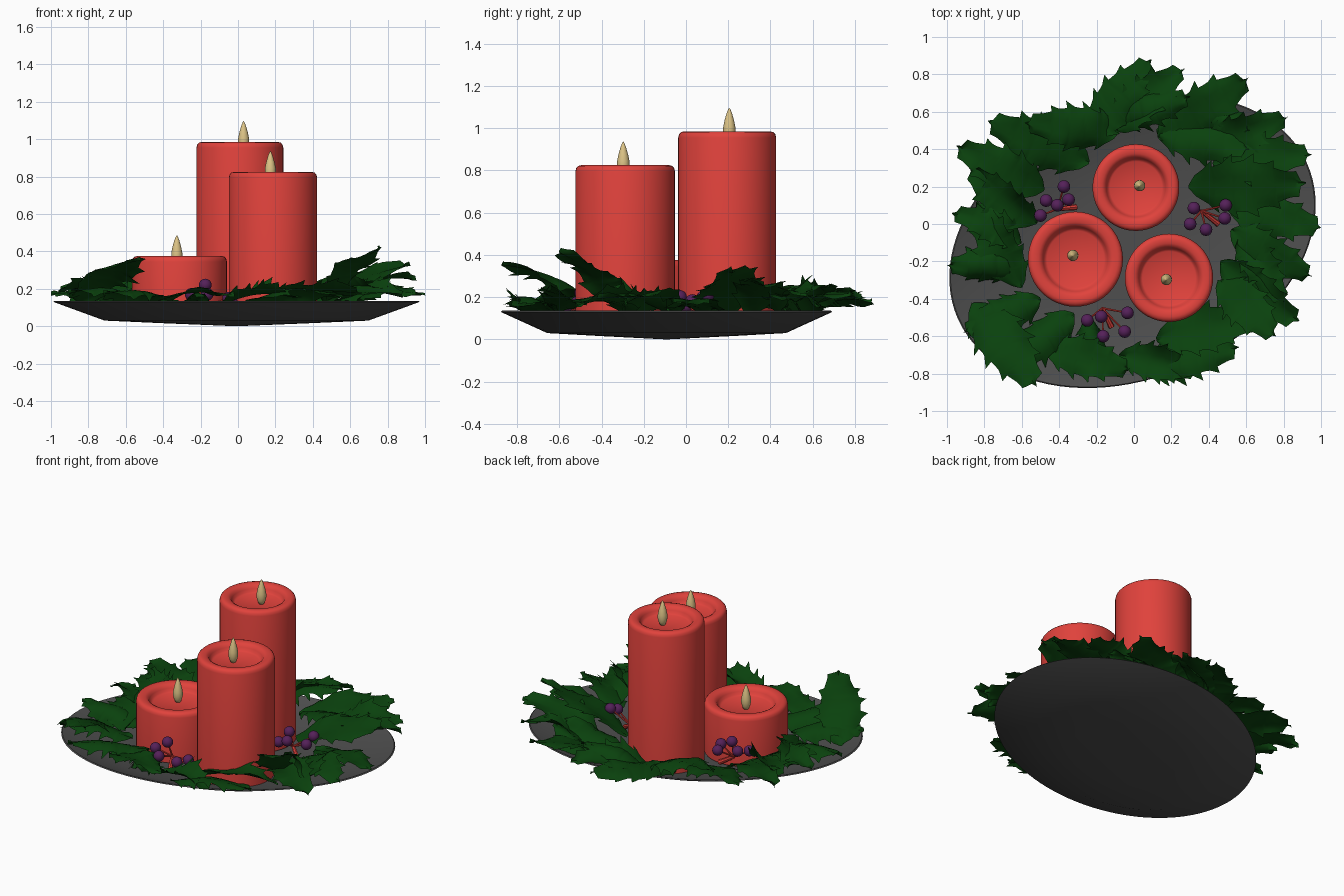
import bpy, bmesh, math, random
from mathutils import Vector, Matrix

if "Cube" in bpy.data.objects:
    bpy.data.objects.remove(bpy.data.objects["Cube"])

random.seed(4)


def material(name, rgb):
    m = bpy.data.materials.new(name)
    m.diffuse_color = (*rgb, 1)
    m.use_nodes = True
    m.node_tree.nodes["Principled BSDF"].inputs["Base Color"].default_value = m.diffuse_color
    return m


WAX = material("red_wax", (0.75, 0.055, 0.045))
LEAF = material("dark_green", (0.003, 0.053, 0.004))
BERRY = material("purple", (0.09, 0.015, 0.10))
FLAME = material("pale_gold", (0.72, 0.55, 0.24))
PLATE = material("charcoal", (0.075, 0.075, 0.075))


def finish(name, bm, mat, angle=40):
    me = bpy.data.meshes.new(name)
    bm.to_mesh(me)
    bm.free()
    ob = bpy.data.objects.new(name, me)
    bpy.context.collection.objects.link(ob)
    me.materials.append(mat)
    bpy.ops.object.select_all(action='DESELECT')
    ob.select_set(True)
    bpy.context.view_layer.objects.active = ob
    bpy.ops.object.shade_smooth_by_angle(angle=math.radians(angle))
    return ob


def lathe(name, profile, mat, loc=(0, 0, 0), steps=48, angle=40):
    bm = bmesh.new()
    vs = [bm.verts.new((r, 0, z)) for r, z in profile]
    es = [bm.edges.new(p) for p in zip(vs, vs[1:])]
    bmesh.ops.spin(bm, geom=vs + es, cent=(0, 0, 0), axis=(0, 0, 1),
                   angle=math.tau, steps=steps)
    bmesh.ops.remove_doubles(bm, verts=bm.verts, dist=1e-5)
    bmesh.ops.recalc_face_normals(bm, faces=bm.faces)
    ob = finish(name, bm, mat, angle)
    ob.location = loc
    return ob


# Oval dished plate, long axis turned 24 degrees
TURN, CENTRE, AXES = math.radians(24), Vector((-.008, -.092, 0)), (1.022, .729)
plate = lathe("plate", [(0, 0), (.4, .016), (.72, .03), (1, .13), (.993, .136),
                        (.715, .046), (.4, .033), (0, .02)], PLATE, CENTRE, 96)
plate.scale = (*AXES, 1)
plate.rotation_euler.z = TURN


def above_plate(p):
    q = Matrix.Rotation(-TURN, 3, 'Z') @ (p - CENTRE)
    s = min(1, math.hypot(q.x / AXES[0], q.y / AXES[1]))
    p.z = max(p.z, .06 + .33 * max(0, s - .715))
    return p


# Candles with rounded rims and hollowed tops, each with a flame
candles = [("tall", .01, .195, .232, .985, .03, .205),
           ("middle", .187, -.288, .236, .825, .173, -.297),
           ("short", -.313, -.188, .254, .375, -.327, -.168)]
for label, x, y, r, h, fx, fy in candles:
    lathe(label + "_candle",
          [(0, .042), (r, .042), (r, h - .03), (r - .004, h - .014),
           (r - .013, h - .004), (r - .028, h), (r * .78, h - .002),
           (r * .72, h - .010), (r * .68, h - .025), (r * .65, h - .042),
           (r * .6, h - .05), (0, h - .052)], WAX, (x, y, 0))
    lathe(label + "_flame",
          [(0, -.055), (.016, -.05), (.025, -.03), (.030, -.005), (.029, .02),
           (.023, .05), (.013, .085), (.005, .105), (0, .112)],
          FLAME, (fx, fy, h), 20, 80)


# Holly leaf: spiny outline on both sides of a raised midrib
def holly_leaf(i, bx, by, tx, ty, tz):
    base = Vector((bx, by, .125))
    axis = Vector((tx, ty, tz)) - base
    length = axis.length
    fwd = axis.normalized()
    side = Vector((0, 0, 1)).cross(fwd).normalized()
    side = Matrix.Rotation(random.uniform(-.35, .35), 3, fwd) @ side
    up = fwd.cross(side)
    arch = random.uniform(.03, .065)
    cup = random.uniform(-.45, .25)
    wave = random.uniform(0, 6)
    rows = [(0, .012, .012)]
    spines = 5
    for k in range(spines):
        for ph in (0, .3, .6, .85, 1):
            t = .05 + .87 * (k + .05 + .9 * ph) / spines
            env = .255 * math.sin(math.pi * t ** .85) ** .65
            rows.append((t, env * (.80 + .28 * ph ** 4), env))
    rows += [(.96, .022, .03), (1, .002, .01)]
    bm = bmesh.new()
    grid = []
    for t, w, env in rows:
        line = []
        for u in (-1, -.75, -.4, 0, .4, .75, 1):
            s = u * (w if abs(u) == 1 else min(env, w))
            lift = arch * math.sin(math.pi * t) + cup * s * s / .25
            lift += .018 * u * u * math.sin(wave + t * 11 + u) - .008 * (u == 0)
            spur = .025 * (w > env) * (abs(u) == 1)
            line.append(bm.verts.new(above_plate(
                base + fwd * (t + spur) * length + side * s * length + up * lift)))
        grid.append(line)
    for a, b in zip(grid, grid[1:]):
        for j in range(6):
            bm.faces.new((a[j], b[j], b[j + 1], a[j + 1]))
    bmesh.ops.recalc_face_normals(bm, faces=bm.faces)
    if sum((f.normal.z for f in bm.faces)) < 0:
        bmesh.ops.reverse_faces(bm, faces=bm.faces)
    finish(f"holly_leaf_{i:02d}", bm, LEAF, 60)


# Leaf base x, y and tip x, y, z, clockwise from the back
leaves = [
    (-.25, .46, .09, .88, .19), (-.10, .50, .27, .83, .20),
    (.13, .46, .61, .78, .22), (.12, .50, .62, .40, .22),
    (.38, .44, .82, .57, .22), (.42, .32, .95, .37, .26),
    (.29, .20, .92, .22, .33), (.50, .10, 1.0, -.02, .18),
    (.52, -.03, .95, -.28, .18), (.46, -.20, .88, -.52, .16),
    (.46, -.30, .76, -.60, .42), (.12, -.62, .66, -.52, .18),
    (.04, -.77, .56, -.66, .16), (-.08, -.70, .34, -.79, .15),
    (-.48, -.66, -.02, -.78, .17), (-.86, -.42, -.52, -.87, .36),
    (-.32, -.48, -.72, -.77, .18), (-.50, -.40, -.91, -.58, .18),
    (-.57, -.22, -1.0, -.22, .17), (-.60, -.10, -.97, .06, .18),
    (-.52, .00, -.88, .30, .20), (-.48, .18, -.95, .42, .20),
    (-.24, .33, -.78, .55, .22), (-.08, .50, -.58, .54, .25),
    (-.60, -.34, -.84, .12, .18), (.56, -.08, .80, -.42, .20),
    (-.25, -.50, -.18, -.82, .17), (.30, .62, .62, .50, .23),
    (-.10, .56, .30, .68, .25)]
for i, leaf in enumerate(leaves):
    holly_leaf(i + 1, *leaf)


def twig(name, a, b, r):
    a, b = Vector(a), Vector(b)
    bm = bmesh.new()
    rot = (b - a).to_track_quat('Z', 'Y').to_matrix().to_4x4()
    bmesh.ops.create_cone(bm, cap_ends=True, segments=8, radius1=r, radius2=r * .7,
                          depth=(b - a).length,
                          matrix=Matrix.Translation((a + b) / 2) @ rot)
    finish(name, bm, WAX)


# Berry sprigs: thick red stalk, thin stems and purple berries
sprigs = {
    "left": ((-.31, .09, .06), (-.41, .08, .12),
             [(-.375, .20, .20), (-.35, .13, .21), (-.47, .125, .19),
              (-.50, .045, .17), (-.41, .10, .23)]),
    "right": ((.45, .0, .06), (.36, .07, .12),
              [(.32, .085, .20), (.49, .10, .21), (.485, .03, .18),
               (.385, -.03, .20), (.30, 0, .16)]),
    "front": ((-.12, -.55, .06), (-.17, -.45, .11),
              [(-.25, -.515, .17), (-.175, -.495, .22), (-.035, -.475, .13),
               (-.165, -.60, .17), (-.05, -.575, .15)])}
for label, (a, b, berries) in sprigs.items():
    twig(label + "_stalk", a, b, .016)
    for k, p in enumerate(berries):
        twig(f"{label}_stem_{k + 1}", b, p, .006)
        bm = bmesh.new()
        bmesh.ops.create_uvsphere(bm, u_segments=16, v_segments=10, radius=.034,
                                  matrix=Matrix.Translation(p))
        finish(f"{label}_berry_{k + 1}", bm, BERRY, 80)
